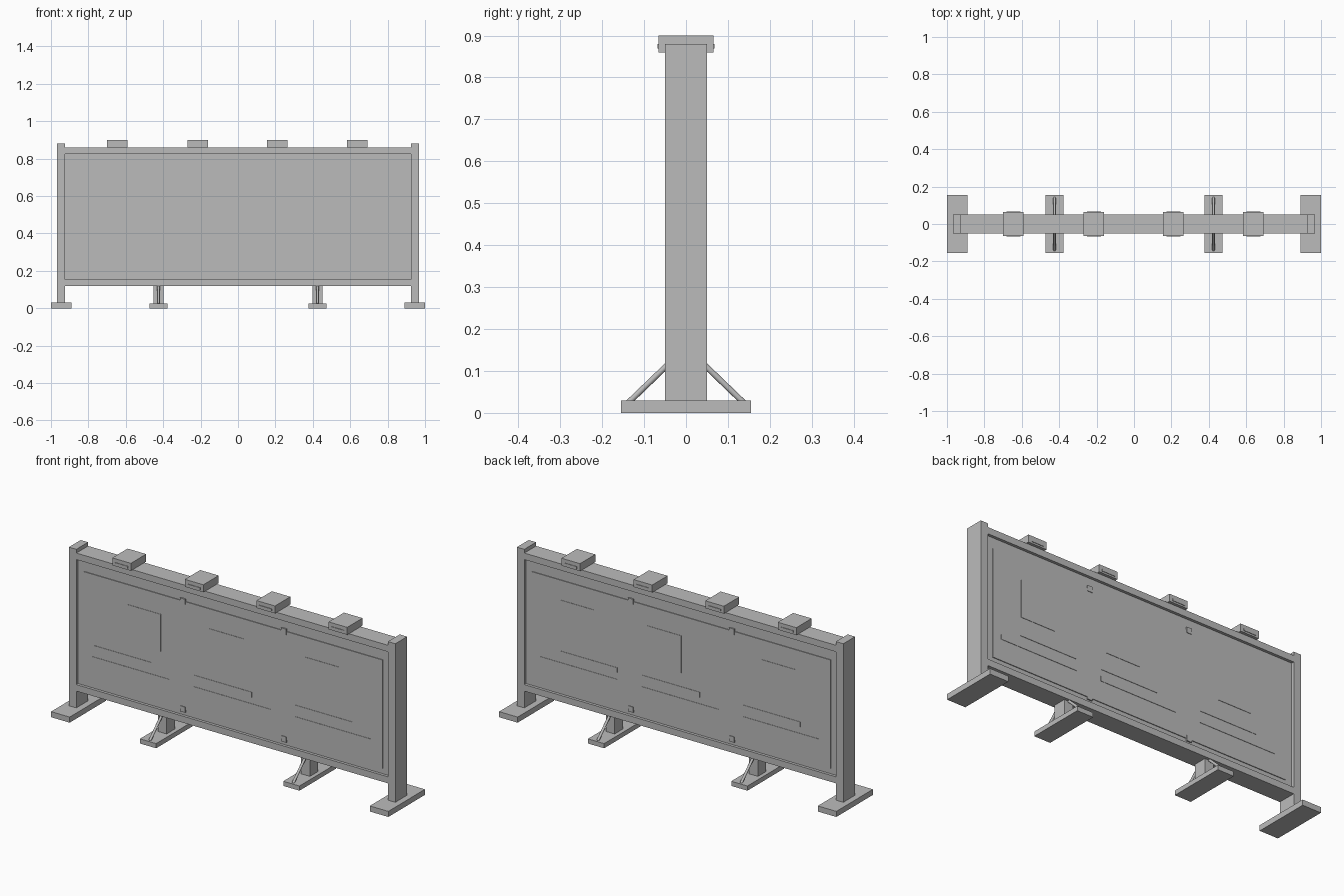
import bpy
from mathutils import Vector

old = bpy.data.objects.get("Cube")
if old:
    bpy.data.objects.remove(old, do_unlink=True)

# Single plain grey finish
grey = bpy.data.materials.new("plain grey")
grey.use_nodes = True
COLOUR = (0.5, 0.5, 0.5, 1)
grey.diffuse_color = COLOUR
grey.node_tree.nodes["Principled BSDF"].inputs["Base Color"].default_value = COLOUR


def box(name, x, y, z):
    """Box from (min, max) ranges along each axis."""
    ranges = (x, y, z)
    bpy.ops.mesh.primitive_cube_add(size=1, location=[sum(r) / 2 for r in ranges])
    obj = bpy.context.object
    obj.name = name
    obj.scale = [abs(r[1] - r[0]) for r in ranges]
    bpy.ops.object.transform_apply(location=False, rotation=False, scale=True)
    obj.data.materials.append(grey)
    return obj


def rod(name, start, end, radius):
    a, b = Vector(start), Vector(end)
    bpy.ops.mesh.primitive_cylinder_add(vertices=12, radius=radius,
                                        depth=(b - a).length, location=(a + b) / 2)
    obj = bpy.context.object
    obj.name = name
    obj.rotation_euler = (b - a).to_track_quat("Z", "Y").to_euler()
    obj.data.materials.append(grey)
    bpy.ops.object.shade_smooth_by_angle()


def span(centre, width):
    return centre - width / 2, centre + width / 2


DEPTH = (-0.05, 0.05)
FOOT_DEPTH = (-0.155, 0.155)
FACE = 0.035     # recessed board surface
SHEET = 0.039    # printed sheet surface

# Board and its frame rails
box("board", (-0.925, 0.925), (-FACE, FACE), (0.13, 0.84))
box("top_rail", (-0.925, 0.925), DEPTH, (0.825, 0.86))
box("bottom_rail", (-0.925, 0.925), DEPTH, (0.12, 0.155))

# End posts, middle stands and their feet
for side, word in ((-1, "right"), (1, "left")):
    box(word + "_end_post", span(side * 0.946, 0.044), DEPTH, (0.03, 0.88))
    box(word + "_end_foot", span(side * 0.945, 0.11), FOOT_DEPTH, (0, 0.03))
    mid = side * 0.425
    box(word + "_middle_post", span(mid, 0.052), (-0.035, 0.035), (0.025, 0.12))
    box(word + "_middle_foot", span(mid, 0.096), FOOT_DEPTH, (0, 0.025))
    for face in (-1, 1):
        rod(word + "_brace", (mid, face * 0.14, 0.022), (mid, face * 0.038, 0.12), 0.007)

# Lamp boxes along the top, with a lens strip on each face
for x in (-0.645, -0.215, 0.21, 0.638):
    box("lamp_box", span(x, 0.11), (-0.065, 0.065), (0.86, 0.9))
    for face in (-1, 1):
        box("lamp_skirt", span(x, 0.11), (face * 0.05, face * 0.065), (0.86, 0.87))
        box("lamp_lens", span(x, 0.075), (face * 0.06, face * 0.068), (0.869, 0.88))

# Sheets, clips and raised plates; x is measured left to right on each face
PICTURES = {-1: (-0.53, -0.04, 0.53), 1: (-0.615, -0.1, 0.575)}
SHORT_BARS = {-1: (-0.655, -0.06, 0.54), 1: (-0.55, -0.06, 0.535)}
LONG_BARS = (-0.608, -0.007, 0.593)


def plate(name, face, x, width, z, inner, outer):
    box(name, span(-face * x, width), (face * inner, face * outer), z)


for face, word in ((-1, "front"), (1, "back")):
    plate(word + "_sheet", face, 0, 1.77, (0.185, 0.766), FACE - 0.002, SHEET)
    for x in (-0.3, 0.3):
        for z in (0.187, 0.765):
            plate(word + "_clip", face, x, 0.03, span(z, 0.03), FACE, SHEET + 0.003)
    for x in PICTURES[face]:
        plate(word + "_picture_plate", face, x, 0.2, (0.46, 0.66), FACE, SHEET + 0.002)
    for x in SHORT_BARS[face]:
        plate(word + "_short_bar", face, x, 0.34, (0.36, 0.387), FACE, SHEET + 0.002)
    for x in LONG_BARS:
        plate(word + "_long_bar", face, x, 0.455, (0.298, 0.325), FACE, SHEET + 0.002)
